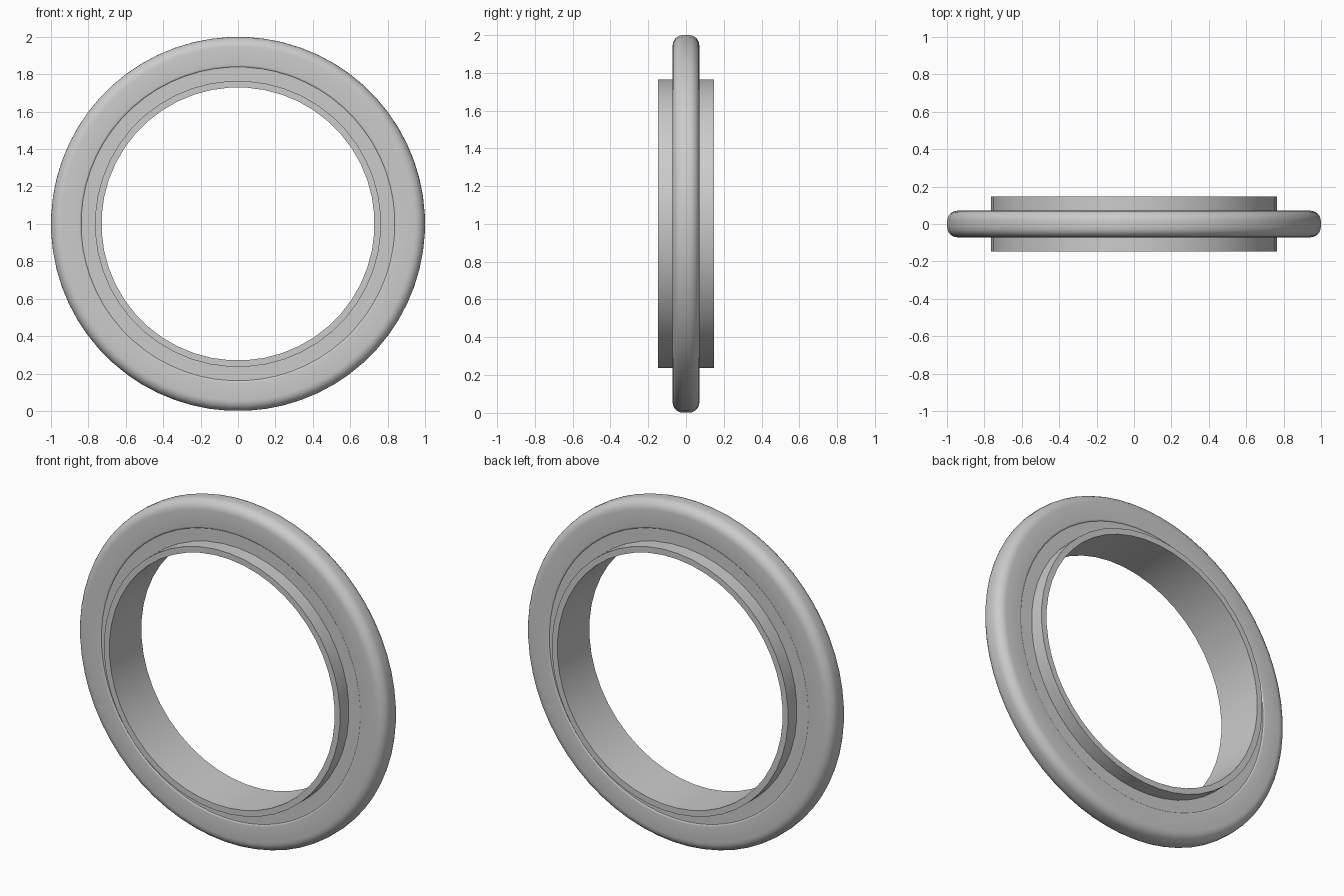
import bpy
import math

cube = bpy.data.objects.get("Cube")
if cube:
    bpy.data.objects.remove(cube, do_unlink=True)

grey = bpy.data.materials.new("light_grey")
grey.use_nodes = True
colour = (0.6, 0.6, 0.6, 1)
grey.diffuse_color = colour
grey.node_tree.nodes["Principled BSDF"].inputs["Base Color"].default_value = colour


def lathe(name, profile, sides):
    """Spin a closed (radius, y) profile about the y axis."""
    count = len(profile)
    verts, faces = [], []
    for i in range(sides):
        a = 2 * math.pi * (i + 0.5) / sides
        verts += [(r * math.sin(a), y, 1 + r * math.cos(a)) for r, y in profile]
        j = (i + 1) % sides
        for k in range(count):
            n = (k + 1) % count
            faces.append((i * count + k, i * count + n, j * count + n, j * count + k))
    mesh = bpy.data.meshes.new(name)
    mesh.from_pydata(verts, [], faces)
    mesh.materials.append(grey)
    obj = bpy.data.objects.new(name, mesh)
    bpy.context.collection.objects.link(obj)
    bpy.ops.object.select_all(action="DESELECT")
    bpy.context.view_layer.objects.active = obj
    obj.select_set(True)
    bpy.ops.object.shade_smooth_by_angle(angle=math.radians(35))
    return obj


def rounded(inner, outer, half, inner_bevel, outer_bevel, steps=6):
    """Rectangle section with quarter-round corners, counter-clockwise."""
    corners = [(outer, half, outer_bevel, 0), (inner, half, inner_bevel, 1),
               (inner, -half, inner_bevel, 2), (outer, -half, outer_bevel, 3)]
    points = []
    for r, y, b, quarter in corners:
        cr = r - b if r == outer else r + b
        cy = y - math.copysign(b, y)
        for s in range(steps + 1):
            a = math.pi / 2 * (quarter + s / steps)
            points.append((cr + b * math.cos(a), cy + b * math.sin(a)))
    return points


def box(inner, outer, half):
    return [(outer, -half), (outer, half), (inner, half), (inner, -half)]


# Wide sleeve lining the hole
lathe("inner_sleeve", box(0.73, 0.765, 0.148), 48)
# Flat web joining the sleeve to the rim
lathe("web_disc", box(0.75, 0.87, 0.066), 48)
# Rounded outer rim
lathe("outer_rim", rounded(0.835, 1.0, 0.071, 0.015, 0.055), 64)
